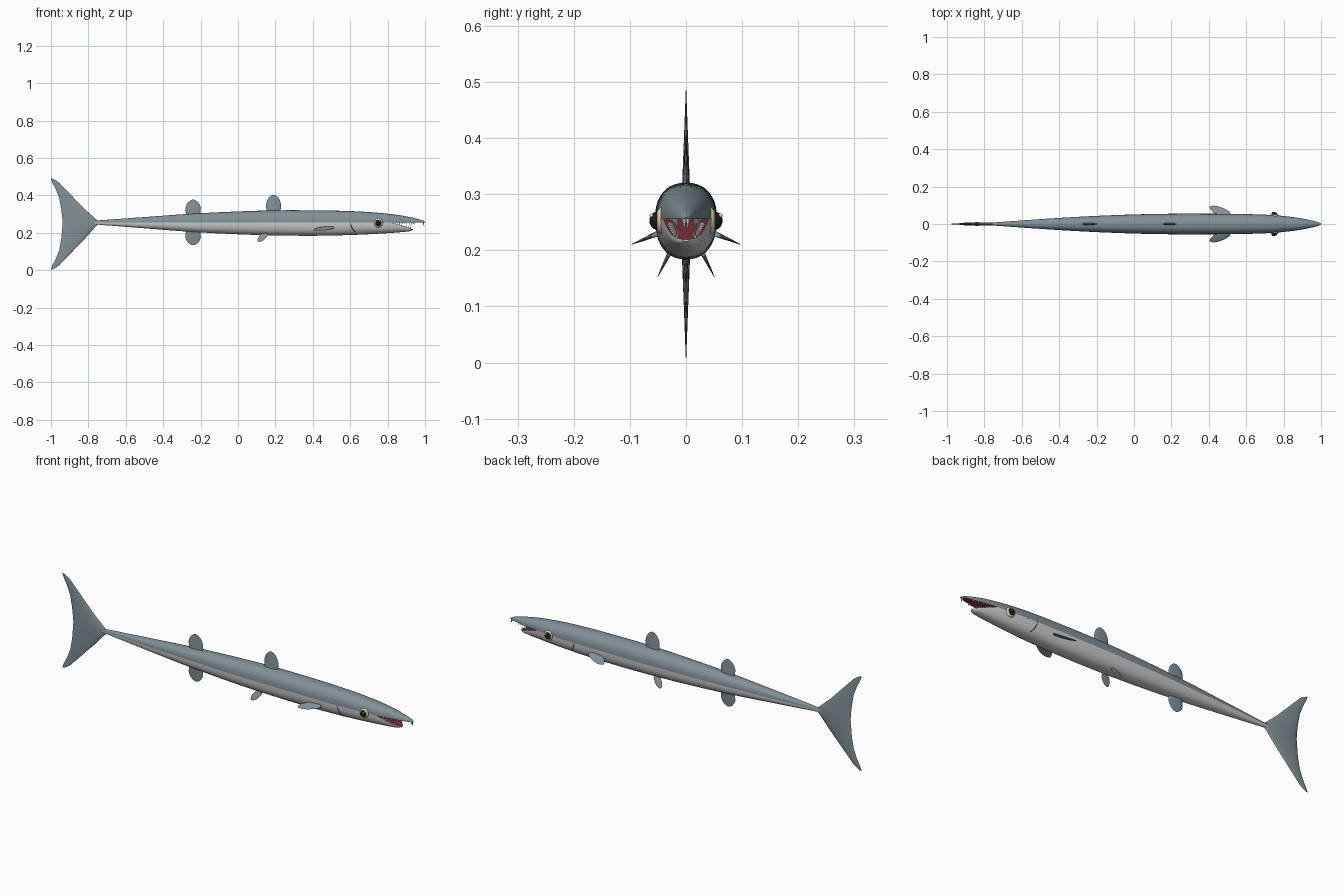
import bpy, bmesh, math
from mathutils import Vector

cube = bpy.data.objects.get("Cube")
if cube:
    bpy.data.objects.remove(cube, do_unlink=True)


def material(name, rgb):
    m = bpy.data.materials.new(name)
    m.use_nodes = True
    m.diffuse_color = (*rgb, 1)
    bsdf = next(n for n in m.node_tree.nodes if n.type == 'BSDF_PRINCIPLED')
    bsdf.inputs["Base Color"].default_value = (*rgb, 1)
    bsdf.inputs["Roughness"].default_value = 0.6
    return m


GREY = material("slate grey", (0.22, 0.28, 0.31))
BELLY = material("pale belly", (0.62, 0.62, 0.62))
RED = material("mouth red", (0.24, 0.03, 0.045))
CREAM = material("eye cream", (0.72, 0.65, 0.42))
BLACK = material("pupil black", (0.01, 0.01, 0.01))
WHITE = material("tooth white", (0.85, 0.85, 0.82))
DARK = material("gill grey", (0.10, 0.11, 0.12))
MID, POWER = 0.256, 2.3


def finish(name, bm, *mats):
    bmesh.ops.recalc_face_normals(bm, faces=bm.faces)
    mesh = bpy.data.meshes.new(name)
    bm.to_mesh(mesh)
    bm.free()
    ob = bpy.data.objects.new(name, mesh)
    bpy.context.collection.objects.link(ob)
    for m in mats:
        mesh.materials.append(m)
    bpy.ops.object.select_all(action='DESELECT')
    bpy.context.view_layer.objects.active = ob
    ob.select_set(True)
    bpy.ops.object.shade_smooth_by_angle(angle=math.radians(42))
    return ob


def sample(table, x):
    """Smooth (Hermite) lookup in a table of (x, values...)."""
    n = len(table)
    i = max(k for k in range(n - 1) if table[k][0] <= x + 1e-9)
    a, b = table[i], table[i + 1]
    before, after = table[max(i - 1, 0)], table[min(i + 2, n - 1)]
    d = b[0] - a[0]
    t = (x - a[0]) / d
    out = []
    for k in range(1, len(a)):
        ma = (b[k] - before[k]) / (b[0] - before[0]) * d
        mb = (after[k] - a[k]) / (after[0] - a[0]) * d
        out.append((2*t**3 - 3*t*t + 1) * a[k] + (t**3 - 2*t*t + t) * ma
                   + (3*t*t - 2*t**3) * b[k] + (t**3 - t*t) * mb)
    return out


# Profiles: x, half width, outer edge height
BACK = [(-0.78, 0.006, 0.264), (-0.5, 0.026, 0.284), (-0.25, 0.041, 0.302),
        (0, 0.051, 0.314), (0.2, 0.055, 0.32), (0.4, 0.055, 0.32),
        (0.6, 0.053, 0.316), (0.75, 0.047, 0.307), (0.87, 0.034, 0.293),
        (0.95, 0.019, 0.277), (0.985, 0.01, 0.267), (1.0, 0.003, 0.259)]
UNDER = [(-0.78, 0.006, 0.246), (-0.5, 0.026, 0.224), (-0.25, 0.041, 0.205),
         (0, 0.051, 0.192), (0.2, 0.055, 0.186), (0.4, 0.055, 0.184),
         (0.6, 0.053, 0.188), (0.75, 0.047, 0.195), (0.83, 0.039, 0.2),
         (0.9, 0.027, 0.206), (0.925, 0.017, 0.21), (0.935, 0.006, 0.216)]
HINGE = 0.82


def jaw_line(x, lower):
    return MID - max(0, x - HINGE) * 0.32 if lower else MID


def half_body(name, table, lower, mat):
    """Half shell with a flat red mouth face in front of the hinge."""
    xs = [table[0][0] + (HINGE - table[0][0]) * i / 40 for i in range(41)]
    xs += [HINGE + (table[-1][0] - HINGE) * math.sin(i / 16 * math.pi / 2)
           for i in range(1, 17)]
    bm = bmesh.new()
    rings, steps = [], 20
    for x in xs:
        w, edge = sample(table, x)
        z0 = jaw_line(x, lower)
        ring = []
        for j in range(steps + 1):
            a = math.pi * j / steps
            c, s = math.cos(a), max(math.sin(a), 0)
            y = math.copysign(abs(c) ** (2 / POWER), c) * w
            ring.append(bm.verts.new((x, y, z0 + (edge - z0) * s ** (2 / POWER))))
        rings.append(ring)
    for x, p, q in zip(xs, rings, rings[1:]):
        for j in range(steps):
            bm.faces.new((p[j], p[j + 1], q[j + 1], q[j]))
        if x >= HINGE - 1e-6:
            bm.faces.new((p[0], q[0], q[-1], p[-1])).material_index = 1
    bm.faces.new(rings[0])
    bm.faces.new(rings[-1])
    return finish(name, bm, mat, RED)


half_body("back_and_upper_jaw", BACK, False, GREY)
half_body("belly_and_lower_jaw", UNDER, True, BELLY)


def lens_loft(name, rows, mat):
    """Loft of thin oval sections; each row is centre, half chord, half thickness."""
    bm = bmesh.new()
    n = 16
    rings = [[bm.verts.new(c + h * math.cos(2 * math.pi * k / n)
                           + t * math.sin(2 * math.pi * k / n))
              for k in range(n)] for c, h, t in rows]
    for p, q in zip(rings, rings[1:]):
        for k in range(n):
            bm.faces.new((p[k], p[(k + 1) % n], q[(k + 1) % n], q[k]))
    bm.faces.new(rings[0])
    bm.faces.new(rings[-1])
    return finish(name, bm, mat)


def leaf_fin(name, root, tip, normal, chord, thick):
    root, tip, normal = Vector(root), Vector(tip), Vector(normal).normalized()
    across = normal.cross(tip - root).normalized()
    leaf = [(0, .82), (.25, .98), (.5, 1), (.7, .86), (.85, .63), (.95, .36), (1, .1)]
    rows = [(root.lerp(tip, f), across * chord / 2 * w,
             normal * thick * (1.05 - f)) for f, w in leaf]
    return lens_loft(name, rows, GREY)


# Fins on the centre line
leaf_fin("front_dorsal_fin", (0.19, 0, 0.305), (0.19, 0, 0.403), (0, 1, 0), 0.08, 0.007)
leaf_fin("rear_dorsal_fin", (-0.24, 0, 0.29), (-0.24, 0, 0.377), (0, 1, 0), 0.082, 0.007)
leaf_fin("anal_fin", (-0.24, 0, 0.216), (-0.24, 0, 0.134), (0, 1, 0), 0.082, 0.007)

# Forked tail: height from centre, leading x, trailing x
fork = [(0, -0.74, -0.938), (0.03, -0.77, -0.94), (0.08, -0.82, -0.945),
        (0.14, -0.878, -0.956), (0.19, -0.926, -0.976), (0.222, -0.957, -0.993),
        (0.237, -0.98, -0.999), (0.243, -0.994, -1.0)]
rows = []
for side in (-1, 1):
    for h, lead, trail in (fork[::-1] if side < 0 else fork[1:]):
        rows.append((Vector(((lead + trail) / 2, 0, 0.247 + side * h + (0.006 if h < 0.05 else 0))),
                     Vector(((lead - trail) / 2, 0, 0)),
                     Vector((0, 0.0095 * (1 - h / 0.25), 0))))
lens_loft("tail_fin", rows, GREY)


def ball(name, centre, radii, mat):
    bm = bmesh.new()
    bmesh.ops.create_uvsphere(bm, u_segments=24, v_segments=14, radius=1)
    for v in bm.verts:
        v.co = Vector(c + r * k for c, r, k in zip(centre, radii, v.co))
    return finish(name, bm, mat)


# Paired fins, eyes and gills
for side, label in ((1, "left"), (-1, "right")):
    leaf_fin(label + "_pectoral_fin", (0.505, side * 0.046, 0.232),
             (0.405, side * 0.092, 0.213), (0, side * 0.4, 0.92), 0.05, 0.005)
    leaf_fin(label + "_pelvic_fin", (0.15, side * 0.028, 0.198),
             (0.108, side * 0.05, 0.153), (0, side * 0.87, 0.5), 0.036, 0.004)
    ball(label + "_eye", (0.75, side * 0.043, 0.253), (0.025, 0.012, 0.024), CREAM)
    ball(label + "_pupil", (0.75, side * 0.052, 0.253), (0.016, 0.013, 0.016), BLACK)
    ball(label + "_eye_glint", (0.756, side * 0.061, 0.262), (0.004, 0.004, 0.004), WHITE)

    curve = bpy.data.curves.new(label + "_gill_line", 'CURVE')
    curve.dimensions = '3D'
    curve.bevel_depth = 0.0018
    curve.bevel_resolution = 1
    line = curve.splines.new('POLY')
    line.points.add(12)
    for i, p in enumerate(line.points):
        t = i / 12
        z = 0.256 - 0.054 * t
        x = 0.602 + 0.026 * t * t
        w, edge = sample(UNDER, x)
        y = w * (1 - ((MID - z) / (MID - edge)) ** POWER) ** (1 / POWER)
        p.co = (x, side * y, z, 1)
    curve.materials.append(DARK)
    bpy.context.collection.objects.link(bpy.data.objects.new(label + "_gill_line", curve))


def add_tooth(bm, base, tip, radius):
    base, tip = Vector(base), Vector(tip)
    axis = (tip - base).normalized()
    u = axis.orthogonal().normalized()
    v = axis.cross(u)
    ring = [bm.verts.new(base + radius * (u * math.cos(a) + v * math.sin(a)))
            for a in (math.tau * k / 8 for k in range(8))]
    top = bm.verts.new(tip)
    for k in range(8):
        bm.faces.new((ring[k], ring[(k + 1) % 8], top))
    bm.faces.new(ring)


# Teeth along both jaws, leaning inward
for name, table, lower, end, count in (("upper_teeth", BACK, False, 0.94, 8),
                                       ("lower_teeth", UNDER, True, 0.922, 7)):
    bm = bmesh.new()
    for i in range(count):
        x = 0.85 + (end - 0.85) * i / (count - 1)
        w = sample(table, x)[0] * 0.88
        z = jaw_line(x, lower)
        up = 1 if lower else -1
        size = 0.009 + 0.009 * i / count
        for side in (-1, 1):
            add_tooth(bm, (x, side * w, z - up * 0.002),
                      (x + 0.002, side * w * 0.72, z + up * size), 0.0032)
    if not lower:
        for side in (-1, 1):
            add_tooth(bm, (0.989, side * 0.004, 0.259), (0.996, side * 0.002, 0.234), 0.0045)
    finish(name, bm, WHITE)
